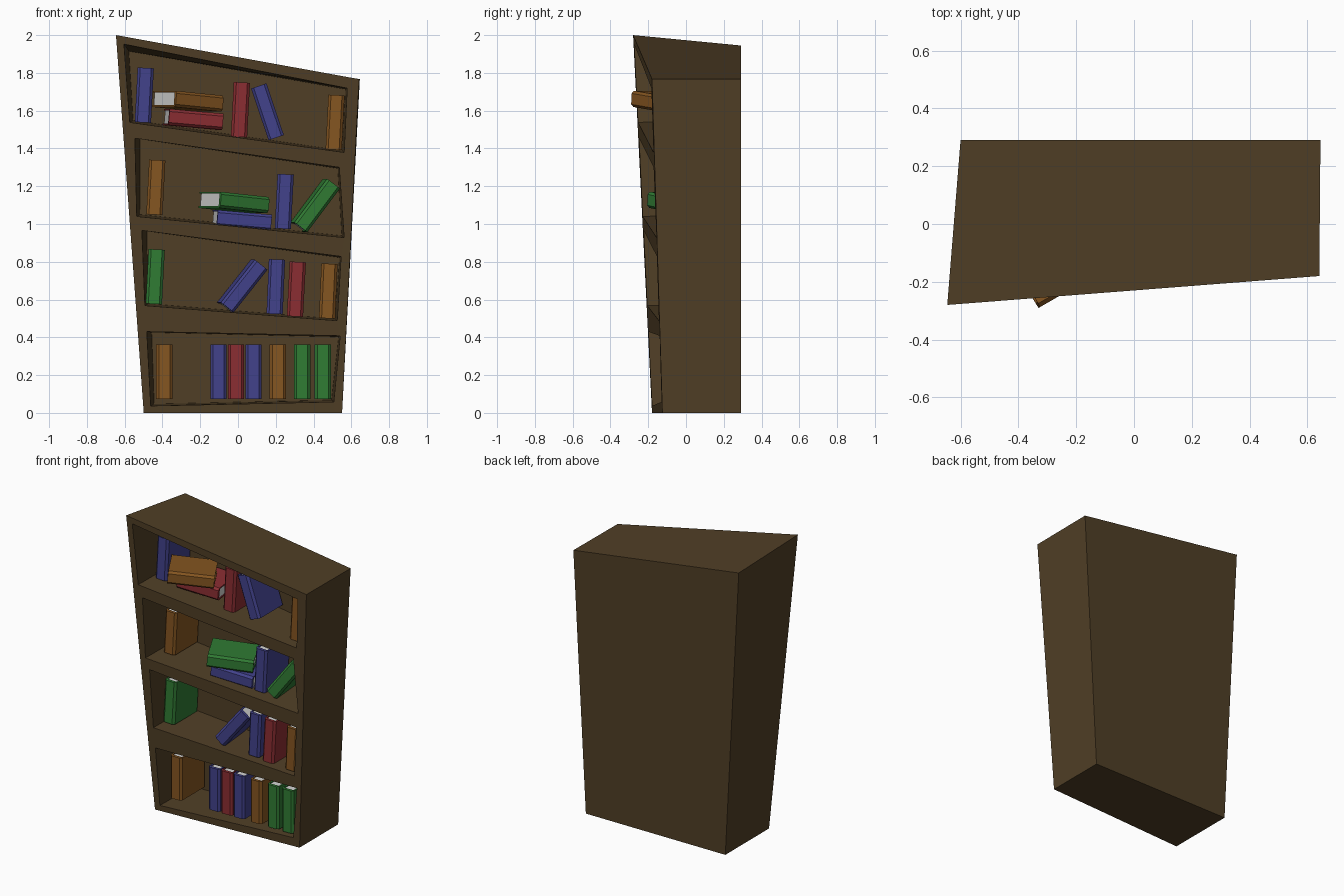
import bpy, bmesh
from math import radians
from mathutils import Matrix, Vector

if "Cube" in bpy.data.objects:
    bpy.data.objects.remove(bpy.data.objects["Cube"])


def material(name, rgb):
    m = bpy.data.materials.new(name)
    m.diffuse_color = (*rgb, 1)
    m.use_nodes = True
    m.node_tree.nodes["Principled BSDF"].inputs["Base Color"].default_value = m.diffuse_color
    return m


WOOD = material("dark_wood", (0.080, 0.049, 0.019))
PAGES = material("page_white", (0.66, 0.66, 0.65))
COVERS = {
    "blue": material("blue_cover", (0.054, 0.054, 0.26)),
    "red": material("red_cover", (0.26, 0.027, 0.032)),
    "green": material("green_cover", (0.030, 0.20, 0.034)),
    "orange": material("orange_cover", (0.235, 0.092, 0.015)),
}


def finish(name, bm, mats):
    bmesh.ops.recalc_face_normals(bm, faces=bm.faces[:])
    me = bpy.data.meshes.new(name)
    bm.to_mesh(me)
    bm.free()
    for m in mats:
        me.materials.append(m)
    ob = bpy.data.objects.new(name, me)
    bpy.context.collection.objects.link(ob)
    return ob


def lerp(a, b, t):
    return a + (b - a) * t


# ---- crooked case: rows of front points (left x, z, right x, z) at the opening edges
ROWS = [
    (-0.46, 0.0, 0.51, 0.0),
    (-0.462, 0.037, 0.507, 0.058), (-0.483, 0.43, 0.541, 0.408),
    (-0.493, 0.568, 0.525, 0.488), (-0.509, 0.966, 0.546, 0.828),
    (-0.536, 1.04, 0.562, 0.928), (-0.546, 1.454, 0.536, 1.30),
    (-0.573, 1.538, 0.562, 1.379), (-0.604, 1.952, 0.578, 1.719),
    (-0.606, 1.993, 0.60, 1.774),
]
BACK_Y, WALL_Y = 0.29, 0.145
TOP_L, TOP_R = 2.0, 1.767

bm = bmesh.new()
grid, back = [], []
for i, (xl, zl, xr, zr) in enumerate(ROWS):
    last = i == len(ROWS) - 1
    tl, tr = (1, 1) if last else (zl / TOP_L, zr / TOP_R)
    L = Vector((lerp(-0.499, -0.646, tl), lerp(-0.18, -0.28, tl), tl * TOP_L))
    R = Vector((lerp(0.551, 0.641, tr), lerp(-0.125, -0.18, tr), tr * TOP_R))
    row = [L]
    for x, z in ((xl, zl), (xr, zr)):
        u = (x - L.x) / (R.x - L.x)
        row.append(Vector((x, lerp(L.y, R.y, u), lerp(L.z, R.z, u) if last else z)))
    row.append(R)
    grid.append([bm.verts.new(p) for p in row])
    back.append([bm.verts.new((lerp(-0.499, -0.60, tl), BACK_Y, tl * 1.945)),
                 bm.verts.new((lerp(0.551, 0.645, tr), BACK_Y, tr * TOP_R))])

for i in range(len(ROWS) - 1):
    a, b = grid[i], grid[i + 1]
    c, d = back[i], back[i + 1]
    bm.faces.new((a[0], a[1], b[1], b[0]))
    bm.faces.new((a[2], a[3], b[3], b[2]))
    bm.faces.new((a[0], b[0], d[0], c[0]))
    bm.faces.new((a[3], c[1], d[1], b[3]))
    bm.faces.new((c[0], d[0], d[1], c[1]))
    if i % 2 == 0:                       # shelf edge
        bm.faces.new((a[1], a[2], b[2], b[1]))
    else:                                # recessed compartment
        drop = 0.037 if i == 7 else 0.004
        front = [a[1], a[2], b[2], b[1]]
        shift = [(0.018, 0.010), (-0.012, 0.010), (-0.008, -0.006), (0.026, -drop)]
        inner = [bm.verts.new((v.co.x + dx, WALL_Y, v.co.z + dz))
                 for v, (dx, dz) in zip(front, shift)]
        for k in range(4):
            n = (k + 1) % 4
            bm.faces.new((front[k], front[n], inner[n], inner[k]))
        bm.faces.new(inner)
bm.faces.new(grid[0] + [back[0][1], back[0][0]])
bm.faces.new(grid[-1] + [back[-1][1], back[-1][0]])
finish("bookcase", bm, [WOOD])


# ---- books: chamfered U-shaped cover around a page block
def prism(bm, pts, h, mat):
    lo = [bm.verts.new((x, y, -h / 2)) for x, y in pts]
    hi = [bm.verts.new((x, y, h / 2)) for x, y in pts]
    faces = [bm.faces.new(lo), bm.faces.new(hi)]
    for k in range(len(pts)):
        n = (k + 1) % len(pts)
        faces.append(bm.faces.new((lo[k], lo[n], hi[n], hi[k])))
    for f in faces:
        f.material_index = mat


def book(name, color, x, z, roll=0, y=-0.115, yaw=0, w=0.086, d=0.25, h=0.289):
    bm = bmesh.new()
    s, c, t = w / 2, 0.014, 0.009
    half = [(s - c, 0), (s, c), (s, d), (s - t, d), (s - t, 0.02)]
    prism(bm, half + [(-px, py) for px, py in reversed(half)], h, 0)
    e = s - t
    prism(bm, [(-e, 0.019), (e, 0.019), (e, d - 0.008), (-e, d - 0.008)], h - 0.012, 1)
    ob = finish(name, bm, [COVERS[color], PAGES])
    ob.matrix_world = (Matrix.Translation((x, y, z))
                       @ Matrix.Rotation(radians(yaw), 4, 'Z')
                       @ Matrix.Rotation(radians(roll), 4, 'Y'))


# (colour, x, z, roll, y, yaw) for each shelf, bottom to top
SHELVES = [
    [("orange", -0.39, 0.217), ("blue", -0.103, 0.217), ("red", -0.01, 0.217),
     ("blue", 0.082, 0.217), ("orange", 0.211, 0.217), ("green", 0.34, 0.217),
     ("green", 0.449, 0.217)],
    [("green", -0.438, 0.721, 3), ("blue", 0.034, 0.671, 38.5, -0.115, 5),
     ("blue", 0.20, 0.668, 2.5), ("red", 0.309, 0.655, 3), ("orange", 0.478, 0.645, 2.5)],
    [("orange", -0.435, 1.194, 3), ("green", 0.037, 1.114, -84.5, -0.138, 27.5),
     ("blue", 0.034, 1.019, -85, -0.12, 7), ("blue", 0.245, 1.119, 3),
     ("green", 0.42, 1.098, 37, -0.115, 5)],
    [("blue", -0.496, 1.682, 3), ("orange", -0.203, 1.650, -85, -0.217, 30),
     ("red", -0.222, 1.554, -85, -0.12, 7), ("red", 0.013, 1.605, 3),
     ("blue", 0.156, 1.594, -18.6), ("orange", 0.514, 1.538, 3)],
]
for i, shelf in enumerate(SHELVES):
    for j, spec in enumerate(shelf):
        book(f"book_shelf{i + 1}_{j + 1}", *spec)
